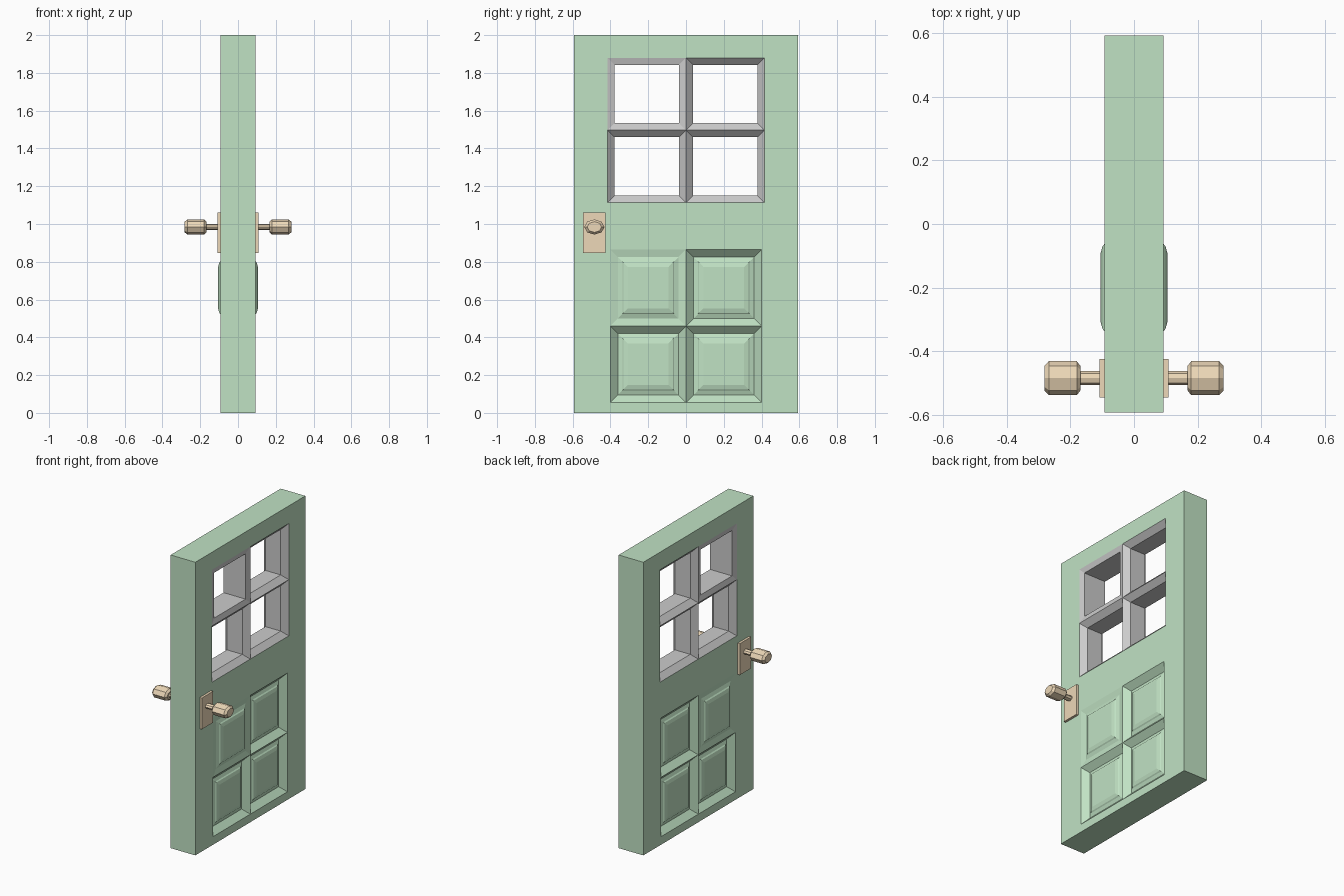
import bpy, bmesh
from math import cos, sin, pi

if "Cube" in bpy.data.objects:
    bpy.data.objects.remove(bpy.data.objects["Cube"])

HX, HY, H = 0.093, 0.593, 2.0      # half thickness, half width, height
WY, WZ0, WZ1 = 0.415, 1.113, 1.88  # window opening
PY, PZ0, PZ1 = 0.40, 0.055, 0.865  # lower panel field


def material(name, color):
    m = bpy.data.materials.new(name)
    m.diffuse_color = (*color, 1)
    m.use_nodes = True
    m.node_tree.nodes["Principled BSDF"].inputs["Base Color"].default_value = m.diffuse_color
    return m


def finish(name, bm, mat=None):
    me = bpy.data.meshes.new(name)
    bm.to_mesh(me)
    bm.free()
    ob = bpy.data.objects.new(name, me)
    bpy.context.collection.objects.link(ob)
    if mat:
        me.materials.append(mat)
    return ob


def cells(y, z0, z1):
    """Four cells of a 2x2 field; the last value marks the shallow one."""
    zm = (z0 + z1) / 2
    for a, b in ((-y, 0), (0, y)):
        for c, d in ((z0, zm), (zm, z1)):
            yield a, b, c, d, (a < 0 and c == zm)


def loft(bm, cell, steps, side=1, cap=False):
    """Join inset rectangles; steps are (inset, x)."""
    a, b, c, d = cell
    rings = []
    for i, x in steps:
        rings.append([bm.verts.new((side * x, y, z)) for y, z in
                      ((a + i, c + i), (b - i, c + i), (b - i, d - i), (a + i, d - i))])
    quads = [(p[k], p[(k + 1) % 4], q[(k + 1) % 4], q[k])
             for p, q in zip(rings, rings[1:]) for k in range(4)]
    if cap:
        quads.append(tuple(rings[-1]))
    for q in quads:
        bm.faces.new(q if side > 0 else q[::-1])


green = material("door_green", (0.53, 0.76, 0.55))
brass = material("brass", (0.85, 0.69, 0.48))
grey = material("window_grey", (0.7, 0.7, 0.7))

# Door slab: outer edges, pierced faces and raised panels
bm = bmesh.new()
loft(bm, (-HY, HY, 0, H), [(0, -HX), (0, HX)])
for s in (1, -1):
    edges = []
    for y, z0, z1 in ((HY, 0, H), (WY, WZ0, WZ1), (PY, PZ0, PZ1)):
        vs = [bm.verts.new((s * HX, *p)) for p in ((-y, z0), (y, z0), (y, z1), (-y, z1))]
        edges += [bm.edges.new((vs[k], vs[(k + 1) % 4])) for k in range(4)]
    res = bmesh.ops.triangle_fill(bm, edges=edges, use_beauty=True, normal=(s, 0, 0))
    for f in res["geom"]:
        if isinstance(f, bmesh.types.BMFace):
            f.normal_update()
            if f.normal.x * s < 0:
                f.normal_flip()
    for *cell, shallow in cells(PY, PZ0, PZ1):
        base = HX - (0.008 if shallow else 0.038)
        steps = [(0, HX), (0.04, base), (0.063, base + 0.008),
                 (0.07, base + 0.014), (0.092, base + 0.02)]
        loft(bm, cell, steps, s, cap=True)
bmesh.ops.remove_doubles(bm, verts=bm.verts, dist=1e-5)
finish("door", bm, green)

# Window lattice: four bevelled openings running through the door
bm = bmesh.new()
for *cell, shallow in cells(WY, WZ0, WZ1):
    x = HX - (0.01 if shallow else 0.035)
    loft(bm, cell, [(0, HX), (0.037, x), (0.037, -x), (0, -HX)])
bmesh.ops.remove_doubles(bm, verts=bm.verts, dist=1e-5)
finish("window_lattice", bm, grey)

# Lock plates and oval knobs on both sides
KY, KZ = -0.485, 0.984
for s, label in ((1, "right"), (-1, "left")):
    bpy.ops.mesh.primitive_cube_add(size=1, location=(s * (HX + 0.007), KY, 0.953))
    plate = bpy.context.object
    plate.name = label + "_lock_plate"
    plate.scale = (0.018, 0.12, 0.214)
    plate.data.materials.append(brass)

    bm = bmesh.new()
    prev = None
    for x, r in ((0.10, 0.022), (0.168, 0.022), (0.168, 0.038), (0.18, 0.0535),
                 (0.268, 0.0535), (0.282, 0.038)):
        ring = [bm.verts.new((s * x, KY + r * cos(k * pi / 4),
                              KZ + 0.75 * r * sin(k * pi / 4))) for k in range(8)]
        if prev:
            for k in range(8):
                n = (k + 1) % 8
                bm.faces.new((prev[k], prev[n], ring[n], ring[k]))
        else:
            bm.faces.new(ring)
        prev = ring
    bm.faces.new(prev)
    bmesh.ops.recalc_face_normals(bm, faces=bm.faces)
    finish(label + "_knob", bm, brass)
